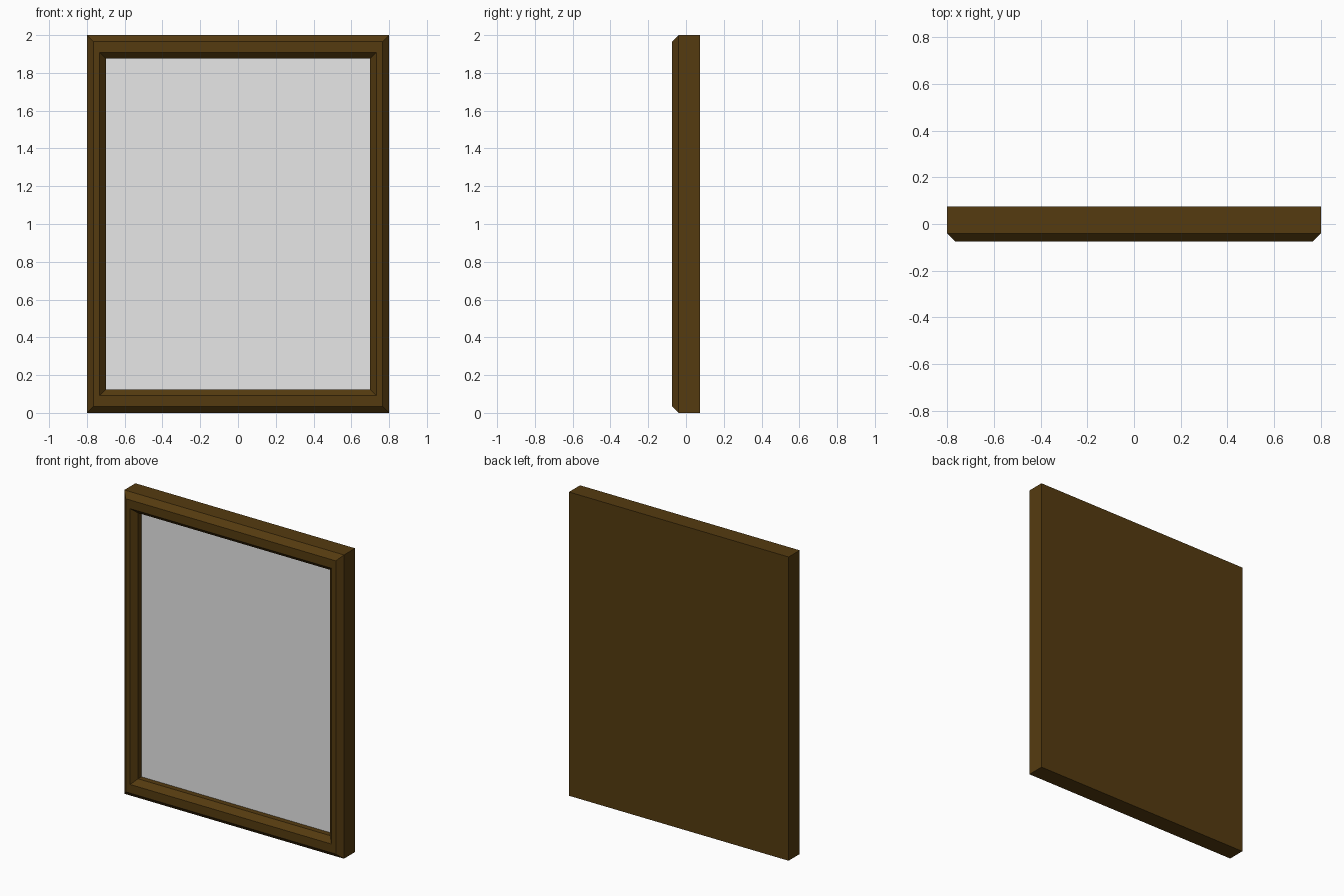
import bpy, bmesh

if "Cube" in bpy.data.objects:
    bpy.data.objects.remove(bpy.data.objects["Cube"])

W, H = 0.8, 2.0        # half width, height
PANEL_Y = -0.005       # depth of the glass surface


def material(name, rgb):
    m = bpy.data.materials.new(name)
    m.diffuse_color = (*rgb, 1.0)
    m.use_nodes = True
    m.node_tree.nodes["Principled BSDF"].inputs["Base Color"].default_value = m.diffuse_color
    return m


def make(name, bm, mat):
    bmesh.ops.recalc_face_normals(bm, faces=bm.faces)
    me = bpy.data.meshes.new(name)
    bm.to_mesh(me)
    bm.free()
    me.materials.append(mat)
    ob = bpy.data.objects.new(name, me)
    bpy.context.collection.objects.link(ob)
    return ob


def rect(bm, ix, iz, y):
    """Rectangular loop inset by ix at the sides and iz at top and bottom."""
    a, lo, hi = W - ix, iz, H - iz
    return [bm.verts.new((x, y, z)) for x, z in ((-a, lo), (a, lo), (a, hi), (-a, hi))]


wood = material("dark_wood", (0.091, 0.044, 0.005))
glass = material("mirror_grey", (0.8, 0.8, 0.8))

# Frame: solid back, chamfered outer edge, flat rim, sloped inner edge, recess wall
bm = bmesh.new()
profile = [(0, 0, 0.075), (0, 0, -0.04), (0.035, 0.035, -0.075),
           (0.067, 0.092, -0.075), (0.10, 0.125, -0.04), (0.10, 0.125, PANEL_Y + 0.005)]
loops = [rect(bm, *p) for p in profile]
for a, b in zip(loops, loops[1:]):
    for i in range(4):
        j = (i + 1) % 4
        bm.faces.new((a[i], a[j], b[j], b[i]))
bm.faces.new(loops[0])
bm.faces.new(loops[-1])
make("frame", bm, wood)

# Mirror panel: thin plate set in the recess
bm = bmesh.new()
front = rect(bm, 0.10, 0.125, PANEL_Y)
bm.faces.new(front)
bm.normal_update()
make("mirror_panel", bm, glass)
for f in bpy.data.objects["mirror_panel"].data.polygons:
    if f.normal.y > 0:
        f.flip()
